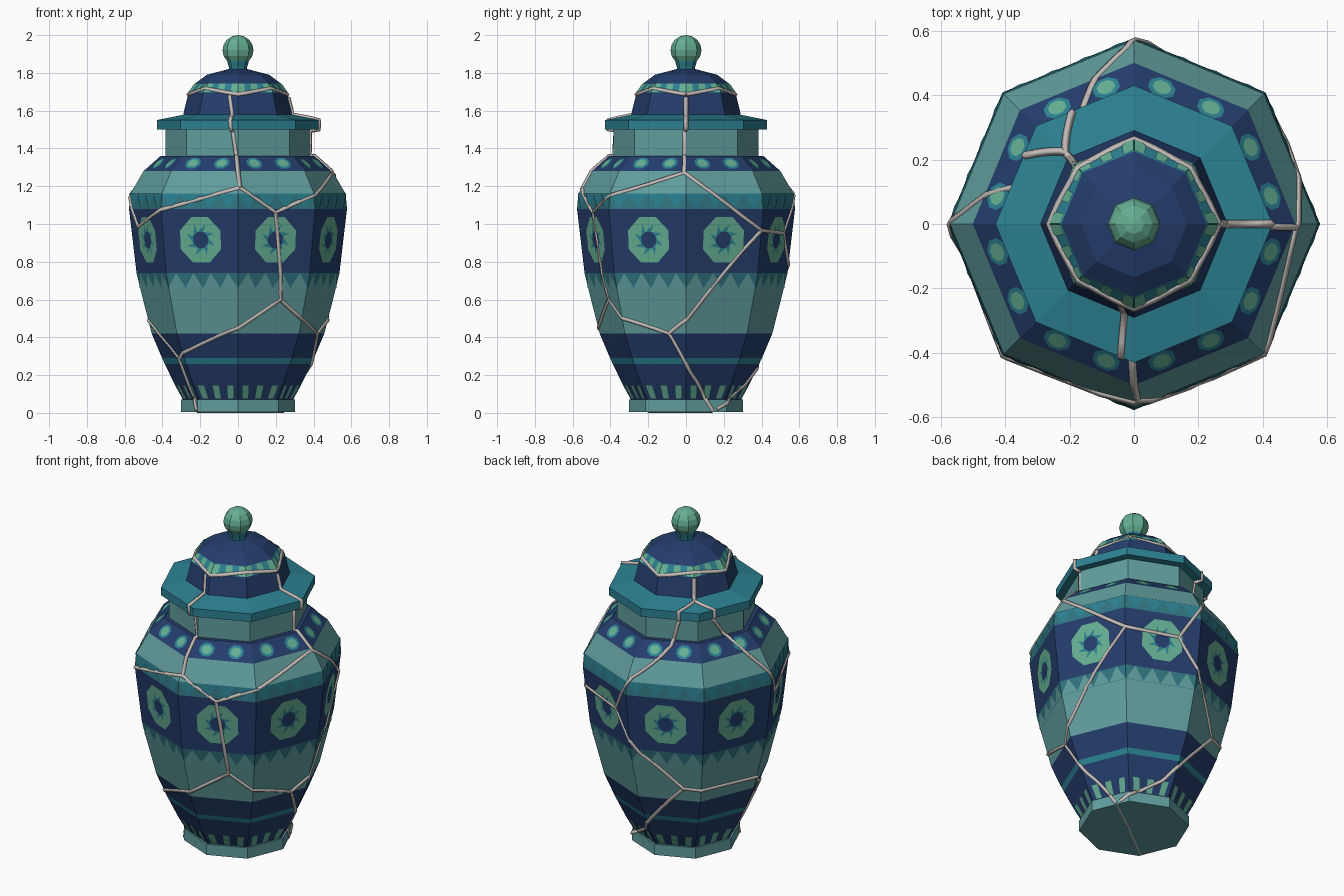
import bpy, bmesh
from math import sin, cos, pi, radians, floor, ceil
from mathutils import Vector

if "Cube" in bpy.data.objects:
    bpy.data.objects.remove(bpy.data.objects["Cube"])

COL = {"navy": (.018, .047, .15), "pale_teal": (.12, .34, .34), "teal": (.025, .22, .29),
       "green": (.13, .43, .29), "deep_teal": (.03, .18, .22), "mortar": (.55, .50, .47)}
MATS = {}
for n, c in COL.items():
    MATS[n] = bpy.data.materials.new(n)
    MATS[n].diffuse_color = (*c, 1)
NAMES = list(COL)
C8 = cos(pi / 8)

# Vertex radius against height for the whole outer surface
OUTLINE = [(0.005, .303), (.07, .303), (.071, .292), (.15, .335), (.26, .388), (.29, .402),
           (.42, .457), (.66, .518), (.74, .537), (1.08, .577), (1.16, .57), (1.28, .50),
           (1.36, .41), (1.361, .385), (1.495, .385), (1.50, .43), (1.55, .43),
           (1.58, .29), (1.695, .262), (1.745, .225), (1.79, .165), (1.82, .05)]


def radius(z):
    for (a, ra), (b, rb) in zip(OUTLINE, OUTLINE[1:]):
        if z <= b:
            return ra + (rb - ra) * max(0, (z - a) / (b - a))
    return OUTLINE[-1][1]


def make(name, bm):
    me = bpy.data.meshes.new(name)
    bm.to_mesh(me)
    bm.free()
    for n in NAMES:
        me.materials.append(MATS[n])
    ob = bpy.data.objects.new(name, me)
    bpy.context.collection.objects.link(ob)
    return ob


def lathe(name, profile, bands):
    """Eight-sided turned part; bands gives the colour of each profile step."""
    bm = bmesh.new()
    rings = [[bm.verts.new((r * cos(k * pi / 4), r * sin(k * pi / 4), z)) for k in range(8)]
             for z, r in profile]
    for i, (lo, hi) in enumerate(zip(rings, rings[1:])):
        for k in range(8):
            f = bm.faces.new((lo[k], lo[k - 7], hi[k - 7], hi[k]))
            f.material_index = NAMES.index(bands[min(i, len(bands) - 1)])
    for ring, col in ((rings[0][::-1], bands[0]), (rings[-1], bands[-1])):
        bm.faces.new(ring).material_index = NAMES.index(col)
    return make(name, bm)


def on_face(k, w, z, lift=.003):
    """Point on side k, w sideways from its middle line, at height z."""
    a = (k + .5) * pi / 4
    d = radius(z) * C8 + lift
    return Vector((d * cos(a) - w * sin(a), d * sin(a) + w * cos(a), z + lift * .4))


def decals(name, shapes):
    """Repeat flat (colour, [(w, z)...], lift) shapes on all eight sides."""
    bm = bmesh.new()
    for k in range(8):
        for col, pts, lift in shapes:
            f = bm.faces.new([bm.verts.new(on_face(k, w, z, lift)) for w, z in pts])
            f.material_index = NAMES.index(col)
    return make(name, bm)


def half(z):
    return radius(z) * sin(pi / 8)


# Foot, body, neck
lathe("foot", OUTLINE[:2], ["pale_teal"])
lathe("body", OUTLINE[2:13], ["navy", "navy", "teal", "navy", "pale_teal", "deep_teal",
                              "navy", "deep_teal", "pale_teal", "navy"])
lathe("neck", [(1.33, .385), (1.51, .385)], ["pale_teal"])

# Lid: brim, dome, stem, knob
lathe("lid_brim", [(1.50, .39), (1.501, .43), (1.55, .43), (1.58, .28)], ["teal"])
lathe("lid_dome", OUTLINE[17:], ["navy", "teal", "navy", "navy"])
lathe("knob_stem", [(1.80, .045), (1.83, .048), (1.87, .06)], ["teal"])
lathe("knob", [(1.92 - .08 * cos(a * pi / 8), .082 * max(.02, sin(a * pi / 8)))
               for a in range(9)], ["green"])

# Large ring medallions, one per side
shapes = []
for i in range(8):
    a, b = (i + .5) * pi / 4, (i + 1.5) * pi / 4
    o0, o1, i0, i1 = [(rx * cos(t), .915 + rz * sin(t)) for rx, rz, t in
                      ((.125, .13, a), (.125, .13, b), (.045, .046, a), (.045, .046, b))]
    m = ((i0[0] + o0[0]) / 2, (i0[1] + o0[1]) / 2)
    shapes += [("green", [o0, o1, i1, m], .003), ("teal", [i0, m, i1], .003)]
decals("medallions", shapes)

# Shoulder dots, two per side
shapes = []
for w in (-.082, .082):
    for col, rx, rz, lift in (("teal", .045, .03, .003), ("green", .03, .02, .005)):
        shapes.append((col, [(w + rx * cos((i + .5) * pi / 4), 1.32 + rz * sin((i + .5) * pi / 4))
                             for i in range(8)], lift))
decals("shoulder_dots", shapes)

# Zigzag borders above and below the medallions
for name, z0, z1 in (("upper_zigzag", 1.08, 1.16), ("lower_zigzag", .74, .66)):
    h = min(half(z0), half(z1))
    s = h / 2
    col = "teal" if z0 > 1 else "green"
    bg = [(-half(z0), z0), (half(z0), z0), (half(z1), z1), (-half(z1), z1)]
    shapes = []
    for i in range(4):
        w = -h + (i + .5) * s
        shapes.append(("pale_teal" if z0 < 1 else "teal",
                       [(w - s / 2, z1), (w + s / 2, z1), (w, z0)], .003))
    decals(name, shapes)

# Upright bars above the foot
decals("foot_bars", [("green", [(w * .85 - .016, .075), (w * .85 + .016, .075),
                                (w + .018, .145), (w - .018, .145)], .003)
                     for w in (-.085, 0, .085)])

# Checkered band on the dome
shapes = []
for i in range(5):
    if i % 2 == 0:
        a, b = -1 + i * .4, -1 + (i + 1) * .4
        ha, hb = half(1.697), half(1.743)
        shapes.append(("green", [(a * ha, 1.697), (b * ha, 1.697), (b * hb, 1.743), (a * hb, 1.743)], .003))
decals("dome_checks", shapes)


# Mended cracks: paths of (angle in degrees, height) laid on the surface
def surf(t, z):
    a = radians(t % 45 - 22.5)
    d = radius(z) * C8 / cos(a) - .003
    return (d * cos(radians(t)), d * sin(radians(t)), z)


def path_points(path):
    pts = []
    for (t0, z0), (t1, z1) in zip(path, path[1:]):
        fr = {0, .25, .5, .75, 1}
        if abs(z1 - z0) > 1e-6:
            fr |= {(z - z0) / (z1 - z0) for z, _ in OUTLINE if min(z0, z1) < z < max(z0, z1)}
        if abs(t1 - t0) > 1e-6:
            lo, hi = sorted((t0, t1))
            fr |= {(45 * n - t0) / (t1 - t0) for n in range(ceil(lo / 45), floor(hi / 45) + 1)}
        for f in sorted(fr):
            p = surf(t0 + (t1 - t0) * f, z0 + (z1 - z0) * f)
            if not pts or (Vector(p) - Vector(pts[-1])).length > .004:
                pts.append(p)
    return pts


CRACKS = [
    [(-100, 1.68), (-96, 1.58), (-95, 1.50), (-94, 1.49), (-91, 1.36), (-89, 1.19)],
    [(0, 1.67), (0, 1.58), (0, 1.50), (-1, 1.49), (-1, 1.27)],
    [(135, 1.69), (134, 1.575), (119, 1.55), (119, 1.49), (113, 1.34), (92, 1.18), (78, .95)],
    [(134, 1.575), (148, 1.55), (148, 1.49), (162, 1.36), (176, 1.2), (190, .985)],
    [(-89, 1.19), (-135, 1.075), (-170, .985)],
    [(-89, 1.19), (-68, 1.06), (-45, 1.15), (-1, 1.27), (45, .965), (78, .95)],
    [(-68, 1.06), (-61, .6), (-90, .45), (-145, .29), (-145, .1), (-137, .01)],
    [(-145, .29), (-180, .49)],
    [(-61, .6), (-45, .5), (-12, .42), (3, .22), (30, .01)],
    [(45, .965), (0, .49), (-12, .42)],
    [(78, .95), (95, .72), (123, .5), (180, .49)],
    [(123, .5), (80, .15), (35, .02)],
    [(t, 1.685 + .03 * (i % 2)) for i, t in enumerate(range(0, 361, 45))],
]
cu = bpy.data.curves.new("mended_cracks", "CURVE")
cu.dimensions = "3D"
cu.bevel_depth = .0125
cu.bevel_resolution = 0
cu.use_fill_caps = True
lines = [path_points(p) for p in CRACKS]
lines.append([surf(30, .005), (.02, -.02, .005), surf(-137, .005)])  # across the underside
for pts in lines:
    sp = cu.splines.new("POLY")
    sp.points.add(len(pts) - 1)
    for q, p in zip(sp.points, pts):
        q.co = (p[0], p[1], max(p[2], .0125), 1)
cu.materials.append(MATS["mortar"])
cracks = bpy.data.objects.new("mended_cracks", cu)
bpy.context.collection.objects.link(cracks)

for m in bpy.data.materials:
    if m.users and not m.is_grease_pencil:
        m.use_nodes = True
        m.node_tree.nodes["Principled BSDF"].inputs["Base Color"].default_value = m.diffuse_color
